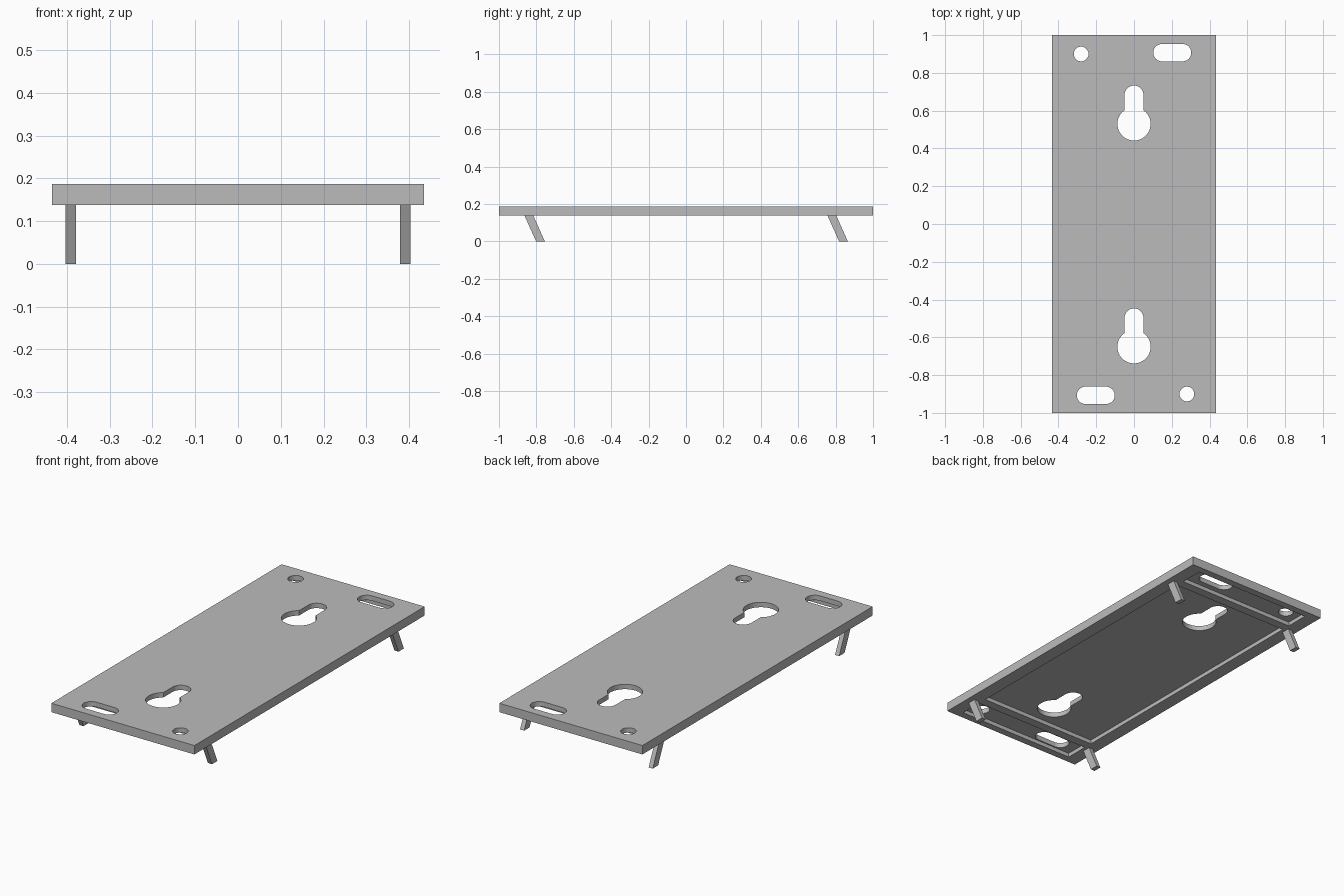
import bpy
import bmesh
import math
from mathutils import Vector

cube = bpy.data.objects.get("Cube")
if cube:
    bpy.data.objects.remove(cube, do_unlink=True)

TOP, BOTTOM, POCKET = 0.187, 0.138, 0.16

grey = bpy.data.materials.new("mid grey")
grey.use_nodes = True
grey.diffuse_color = (0.5, 0.5, 0.5, 1)
grey.node_tree.nodes["Principled BSDF"].inputs["Base Color"].default_value = (0.5, 0.5, 0.5, 1)


def prism(name, outline, z0, z1, shift=(0, 0)):
    """Extrude an outline from z0 to z1, sliding the lower end by shift."""
    bm = bmesh.new()
    low = [bm.verts.new((x + shift[0], y + shift[1], z0)) for x, y in outline]
    high = [bm.verts.new((x, y, z1)) for x, y in outline]
    bm.faces.new(low[::-1])
    bm.faces.new(high)
    for i in range(len(low)):
        j = (i + 1) % len(low)
        bm.faces.new((low[i], low[j], high[j], high[i]))
    mesh = bpy.data.meshes.new(name)
    bm.to_mesh(mesh)
    bm.free()
    mesh.materials.append(grey)
    obj = bpy.data.objects.new(name, mesh)
    bpy.context.collection.objects.link(obj)
    return obj


def rect(cx, cy, w, d):
    return [(cx + sx * w / 2, cy + sy * d / 2)
            for sx, sy in ((-1, -1), (1, -1), (1, 1), (-1, 1))]


def capsule(a, b, r, steps=24):
    """Outline with round ends centred on a and b (a circle if they match)."""
    a, b = Vector(a), Vector(b)
    heading = math.atan2(b.y - a.y, b.x - a.x)
    points = []
    for centre, start in ((b, heading - math.pi / 2), (a, heading + math.pi / 2)):
        extra = 1 if a != b else 0
        for i in range(steps + extra):
            t = start + math.pi * i / steps
            points.append((centre.x + r * math.cos(t), centre.y + r * math.sin(t)))
    return points


def cut(target, outline, z0, z1):
    cutter = prism("cutter", outline, z0, z1)
    cutter.hide_render = True
    mod = target.modifiers.new("cut", 'BOOLEAN')
    mod.operation = 'DIFFERENCE'
    mod.solver = 'EXACT'
    mod.object = cutter
    bpy.context.view_layer.objects.active = target
    bpy.ops.object.modifier_apply(modifier=mod.name)
    bpy.data.objects.remove(cutter, do_unlink=True)


# Flat plate
plate = prism("mounting_plate", rect(0, 0, 0.87, 2), BOTTOM, TOP)

# Shallow pockets underneath, separated by two cross ribs
cut(plate, rect(0, 0, 0.72, 1.56), 0, POCKET)
for s in (-1, 1):
    cut(plate, rect(0, s * 0.895, 0.72, 0.13), 0, POCKET)

# Keyhole openings
for y in (0.53, -0.65):
    cut(plate, capsule((0, y), (0, y + 0.153), 0.05), 0, 1)
    cut(plate, capsule((0, y), (0, y), 0.088), 0, 1)

# Adjustment slot and screw hole at each end
for s in (-1, 1):
    cut(plate, capsule((s * 0.148, s * 0.907), (s * 0.257, s * 0.907), 0.046), 0, 1)
    cut(plate, capsule((-s * 0.28, s * 0.9), (-s * 0.28, s * 0.9), 0.039), 0, 1)

bpy.ops.object.select_all(action='DESELECT')
plate.select_set(True)
bpy.context.view_layer.objects.active = plate
bpy.ops.object.shade_smooth_by_angle(angle=math.radians(30))

# Slanted hook legs
for end, y in (("front", -0.84), ("back", 0.78)):
    for side, s in (("right", -1), ("left", 1)):
        prism(f"{end}_{side}_leg", rect(s * 0.391, y, 0.025, 0.047), 0, BOTTOM, (0, 0.062))
